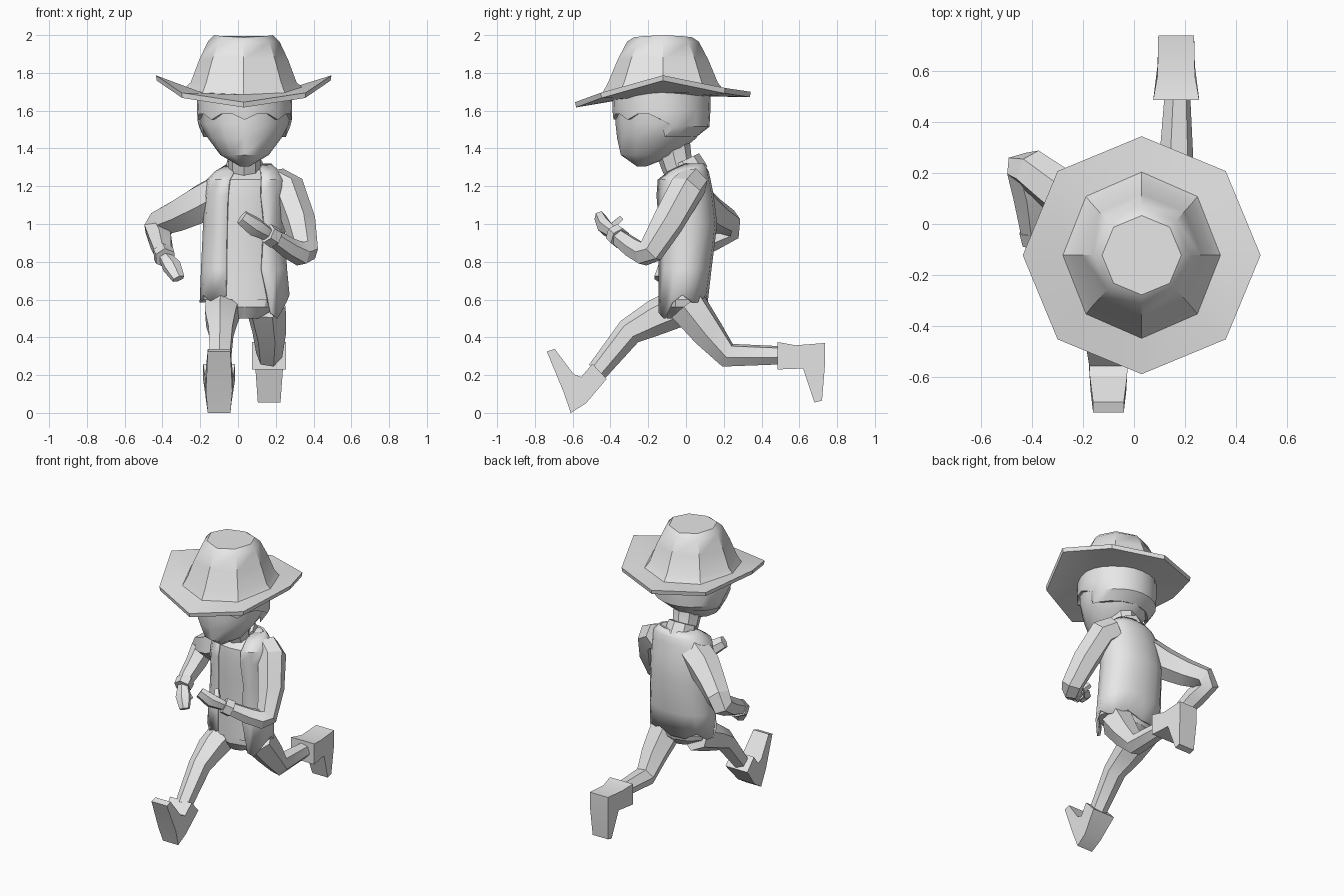
import bpy, bmesh, math
from mathutils import Vector

cube = bpy.data.objects.get("Cube")
if cube:
    bpy.data.objects.remove(cube, do_unlink=True)

grey = bpy.data.materials.new("plain_grey")
grey.use_nodes = True
COLOUR = (0.8, 0.8, 0.8, 1)
grey.diffuse_color = COLOUR
grey.node_tree.nodes["Principled BSDF"].inputs["Base Color"].default_value = COLOUR

CX = 0.035  # middle of the head and body


def finish(name, bm, angle=30):
    bmesh.ops.recalc_face_normals(bm, faces=bm.faces)
    mesh = bpy.data.meshes.new(name)
    bm.to_mesh(mesh)
    bm.free()
    mesh.materials.append(grey)
    obj = bpy.data.objects.new(name, mesh)
    bpy.context.collection.objects.link(obj)
    bpy.ops.object.select_all(action='DESELECT')
    obj.select_set(True)
    bpy.context.view_layer.objects.active = obj
    bpy.ops.object.shade_smooth_by_angle(angle=math.radians(angle))
    return obj


def loft(name, rings, angle=30, caps=True, skip=()):
    """Skin a stack of equal rings; skip leaves out columns of faces."""
    bm = bmesh.new()
    loops = [[bm.verts.new(p) for p in ring] for ring in rings]
    n = len(loops[0])
    for a, b in zip(loops, loops[1:]):
        for i in range(n):
            if i not in skip:
                j = (i + 1) % n
                bm.faces.new((a[i], a[j], b[j], b[i]))
    if caps:
        bm.faces.new(loops[0])
        bm.faces.new(loops[-1])
    return finish(name, bm, angle)


def oval(z, cy, rx, ry, n, cx=CX, power=1.0):
    """Horizontal ring; a power below one makes it boxier."""
    ring = []
    for i in range(n):
        t = math.tau * i / n - math.pi / 2
        c, s = math.cos(t), math.sin(t)
        ring.append(Vector((cx + rx * math.copysign(abs(c) ** power, c),
                            cy + ry * math.copysign(abs(s) ** power, s), z)))
    return ring


def tube(name, path, sides=6, flat=1.0, angle=30):
    """Tapered limb through (x, y, z, radius) points."""
    pts = [Vector(p[:3]) for p in path]
    u = Vector((1, 0.3, 0.2))
    rings = []
    for i, p in enumerate(pts):
        a = (p - pts[i - 1]).normalized() if i else Vector()
        b = (pts[i + 1] - p).normalized() if i < len(pts) - 1 else Vector()
        t = (a + b).normalized()
        u = (u - t * u.dot(t)).normalized()
        v = t.cross(u)
        r = path[i][3]
        rings.append([p + r * (u * math.cos(k) + v * math.sin(k) * flat)
                      for k in (math.tau * (s + 0.5) / sides for s in range(sides))])
    return loft(name, rings, angle)


def boot(name, cx, profile):
    """Side profile of (y, z, half width) points, drawn out across x."""
    bm = bmesh.new()
    left, right = ([bm.verts.new((cx + s * w, y, z)) for y, z, w in profile] for s in (1, -1))
    bm.faces.new(left)
    bm.faces.new(right)
    n = len(profile)
    for i in range(n):
        j = (i + 1) % n
        bm.faces.new((left[i], left[j], right[j], right[i]))
    return finish(name, bm)


# Hat: drooping octagonal brim, raised at the sides, with a tapered crown
def hat_ring(rx, ry, zs):
    ring = oval(0, -0.122, rx, ry, 8, 0.03)
    for p, z in zip(ring, zs):
        p.z = z
    return ring


def mirrored(front, front_side, side, back_side, back):
    return [front, front_side, side, back_side, back, back_side, side, front_side]


edge = mirrored(1.645, 1.695, 1.787, 1.72, 1.70)
base = mirrored(1.685, 1.695, 1.725, 1.71, 1.705)
loft("hat", [
    hat_ring(0.25, 0.25, [z - 0.03 for z in base]),
    hat_ring(0.46, 0.46, [z - 0.028 for z in edge]),
    hat_ring(0.465, 0.465, edge),
    hat_ring(0.308, 0.325, base),
    hat_ring(0.28, 0.29, [1.75] * 8),
    hat_ring(0.235, 0.24, [1.87] * 8),
    hat_ring(0.19, 0.19, [1.965] * 8),
    hat_ring(0.155, 0.155, mirrored(1.988, 1.994, 2.0, 1.994, 1.988))], angle=34)

# Head with pointed chin
loft("head", [oval(z, cy, rx, ry, 12) for z, cy, rx, ry in (
    (1.305, -0.235, 0.025, 0.025), (1.365, -0.2, 0.128, 0.145), (1.455, -0.155, 0.195, 0.21),
    (1.53, -0.135, 0.236, 0.238), (1.70, -0.13, 0.24, 0.24))], angle=40)

# Hair cap with a jagged fringe, dropping to a lower back
hair_top = oval(1.70, -0.13, 0.25, 0.258, 24)
hair_mid = oval(1.61, -0.13, 0.252, 0.26, 24)
hair_rim = oval(1.57, -0.13, 0.25, 0.254, 24)
hair_under = oval(1.555, -0.135, 0.225, 0.225, 24)
for i, (p, q) in enumerate(zip(hair_rim, hair_under)):
    if p.y > -0.08:
        p.z = 1.515
        q.z = 1.46
        q.y -= 0.035
    else:
        p.z += 0.012 if i % 3 else -0.018
        q.z = p.z
loft("hair", [hair_under, hair_rim, hair_mid, hair_top], angle=40)

# Neck and collar
tube("neck", [(CX, 0.0, 1.22, 0.09), (CX, -0.05, 1.32, 0.085), (CX, -0.08, 1.45, 0.1)], 8)
tube("collar", [(CX, 0.02, 1.26, 0.105), (CX, -0.015, 1.335, 0.093)], 8)

# Shirt and pelvis under the open vest; rings are z, centre x, centre y, radii
BODY = ((0.60, 0.035, -0.02, 0.238, 0.135), (0.76, 0.032, -0.01, 0.228, 0.145),
        (1.0, 0.03, 0.005, 0.215, 0.16), (1.15, 0.035, -0.01, 0.215, 0.157),
        (1.235, 0.04, -0.015, 0.205, 0.145), (1.28, 0.05, 0.01, 0.17, 0.11),
        (1.32, 0.06, 0.04, 0.115, 0.055))
loft("shirt", [oval(z, cy, rx - 0.016, ry - 0.015, 16, cx, 0.9)
               for z, cx, cy, rx, ry in BODY], angle=40)
loft("pelvis", [oval(z, cy, rx, ry, 10) for z, cy, rx, ry in (
    (0.50, -0.03, 0.08, 0.07), (0.56, -0.02, 0.18, 0.12), (0.66, -0.01, 0.21, 0.13))])

vest_rings = [oval(z, cy, rx, ry, 16, cx, 0.9) for z, cx, cy, rx, ry in BODY]
for i, p in enumerate(vest_rings[0]):
    p.z += 0.025 if i % 3 == 1 else -0.015
for i, z in ((1, 0.53), (2, 0.50), (15, 0.62)):
    vest_rings[0][i].z = z
vest_rings[0][1].x += 0.04
vest_rings[2][1].x += 0.02
vest = loft("vest", vest_rings, angle=40, caps=False, skip=(0, 15))
shell = vest.modifiers.new("cloth", 'SOLIDIFY')
shell.thickness = 0.014
shell.offset = -1

# Left arm, bent forward across the chest
tube("left_arm", [(0.19, 0.04, 1.225, 0.085), (0.265, 0.0, 1.18, 0.095), (0.325, -0.095, 1.01, 0.088),
                  (0.355, -0.185, 0.86, 0.073), (0.33, -0.225, 0.842, 0.066),
                  (0.27, -0.28, 0.872, 0.057), (0.17, -0.37, 0.94, 0.045)])
tube("left_cuff", [(0.195, -0.35, 0.925, 0.058), (0.155, -0.38, 0.95, 0.055)])
tube("left_hand", [(0.16, -0.375, 0.945, 0.038), (0.09, -0.43, 0.985, 0.054),
                   (0.02, -0.455, 1.035, 0.042)], 6, 0.75)
tube("left_thumb", [(0.12, -0.40, 0.98, 0.024), (0.08, -0.345, 1.03, 0.018)], 4)

# Right arm, swung back in a full sleeve with the forearm down
tube("right_arm", [(-0.08, 0.02, 1.17, 0.11), (-0.19, 0.06, 1.11, 0.11), (-0.31, 0.14, 1.05, 0.093),
                   (-0.40, 0.21, 1.01, 0.083), (-0.43, 0.215, 0.965, 0.075),
                   (-0.41, 0.12, 0.915, 0.068), (-0.392, -0.05, 0.835, 0.05)])
tube("right_cuff", [(-0.395, -0.02, 0.845, 0.06), (-0.385, -0.07, 0.82, 0.057)])
tube("right_hand", [(-0.385, -0.06, 0.825, 0.038), (-0.35, -0.11, 0.775, 0.053),
                    (-0.315, -0.145, 0.71, 0.036)], 6, 0.75)
tube("right_thumb", [(-0.36, -0.08, 0.80, 0.024), (-0.315, -0.07, 0.75, 0.016)], 4)

# Legs in full stride
tube("right_leg", [(-0.075, 0.0, 0.575, 0.105), (-0.09, -0.16, 0.505, 0.095),
                   (-0.09, -0.30, 0.43, 0.073), (-0.095, -0.47, 0.22, 0.056)])
tube("left_leg", [(0.145, 0.01, 0.565, 0.11), (0.165, 0.12, 0.42, 0.09),
                  (0.165, 0.22, 0.305, 0.07), (0.17, 0.52, 0.305, 0.05)])

# Boots: the right heel strikes the ground, the left toe trails
boot("right_boot", -0.1, [
    (-0.495, 0.26, 0.085), (-0.42, 0.18, 0.085), (-0.53, 0.05, 0.065), (-0.61, 0.0, 0.06),
    (-0.65, 0.115, 0.07), (-0.737, 0.325, 0.06), (-0.695, 0.338, 0.06), (-0.595, 0.205, 0.073),
    (-0.555, 0.19, 0.075)])
boot("left_boot", 0.165, [
    (0.485, 0.375, 0.09), (0.58, 0.358, 0.073), (0.737, 0.37, 0.07), (0.737, 0.27, 0.07),
    (0.72, 0.065, 0.06), (0.68, 0.055, 0.06), (0.62, 0.235, 0.073),
    (0.485, 0.23, 0.09)])
